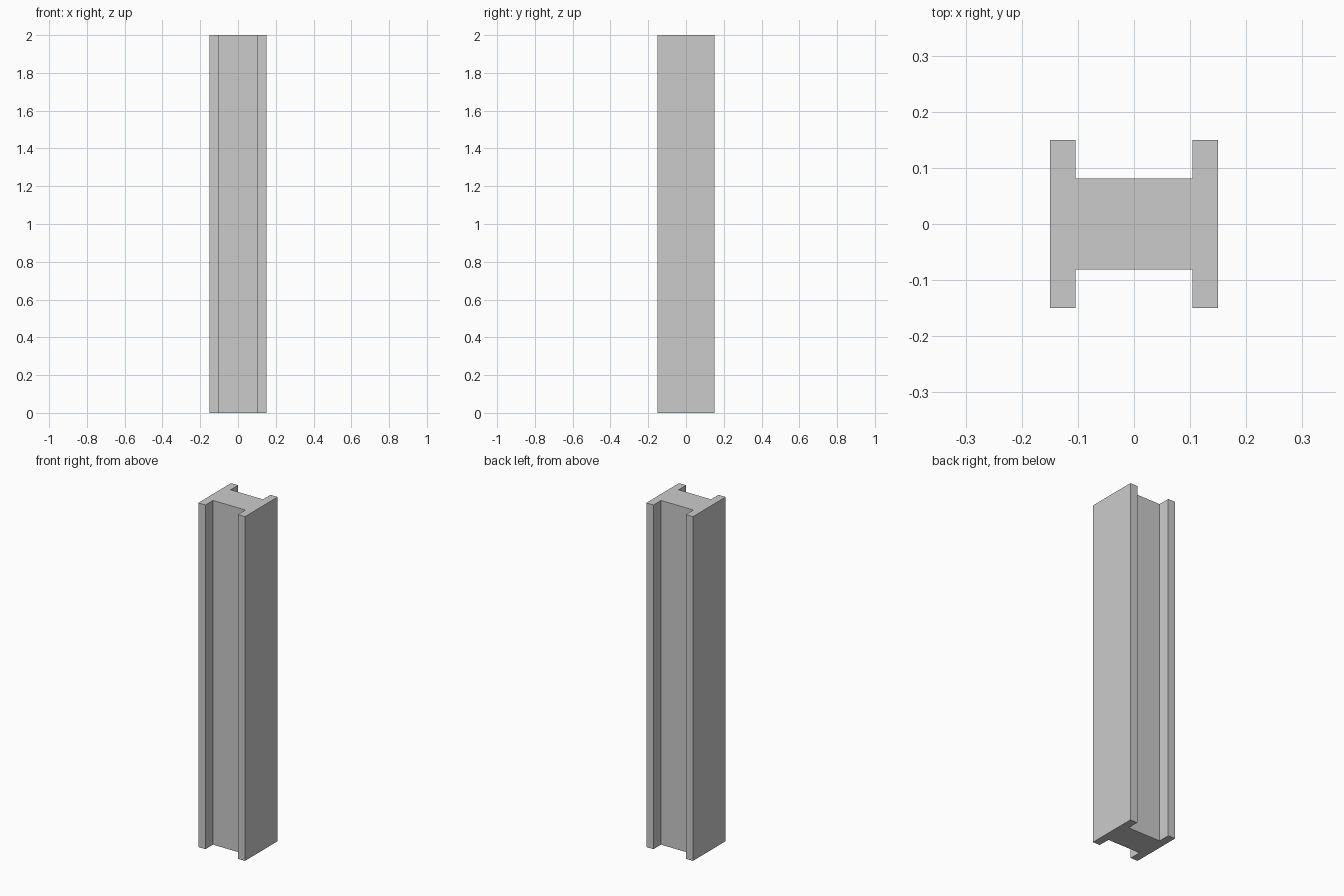
import bpy, bmesh

if "Cube" in bpy.data.objects:
    bpy.data.objects.remove(bpy.data.objects["Cube"])

HEIGHT = 2.0
OUTER = 0.15      # half width and half depth
FLANGE_IN = 0.104 # inner face of the flanges
WEB = 0.081       # half thickness of the web

# One quarter of the H-shaped section, mirrored into a full closed outline
quarter = [(OUTER, OUTER), (FLANGE_IN, OUTER), (FLANGE_IN, WEB)]
half = quarter + [(-x, y) for x, y in reversed(quarter)]
outline = half + [(x, -y) for x, y in reversed(half)]

# Beam: section extruded upwards
bm = bmesh.new()
base = bm.faces.new([bm.verts.new((x, y, 0)) for x, y in outline])
top = bmesh.ops.extrude_face_region(bm, geom=[base], use_keep_orig=True)
bmesh.ops.translate(bm, vec=(0, 0, HEIGHT),
                    verts=[g for g in top["geom"] if isinstance(g, bmesh.types.BMVert)])
bmesh.ops.recalc_face_normals(bm, faces=bm.faces)

mesh = bpy.data.meshes.new("h_beam_post")
bm.to_mesh(mesh)
bm.free()
bpy.context.collection.objects.link(bpy.data.objects.new("h_beam_post", mesh))
